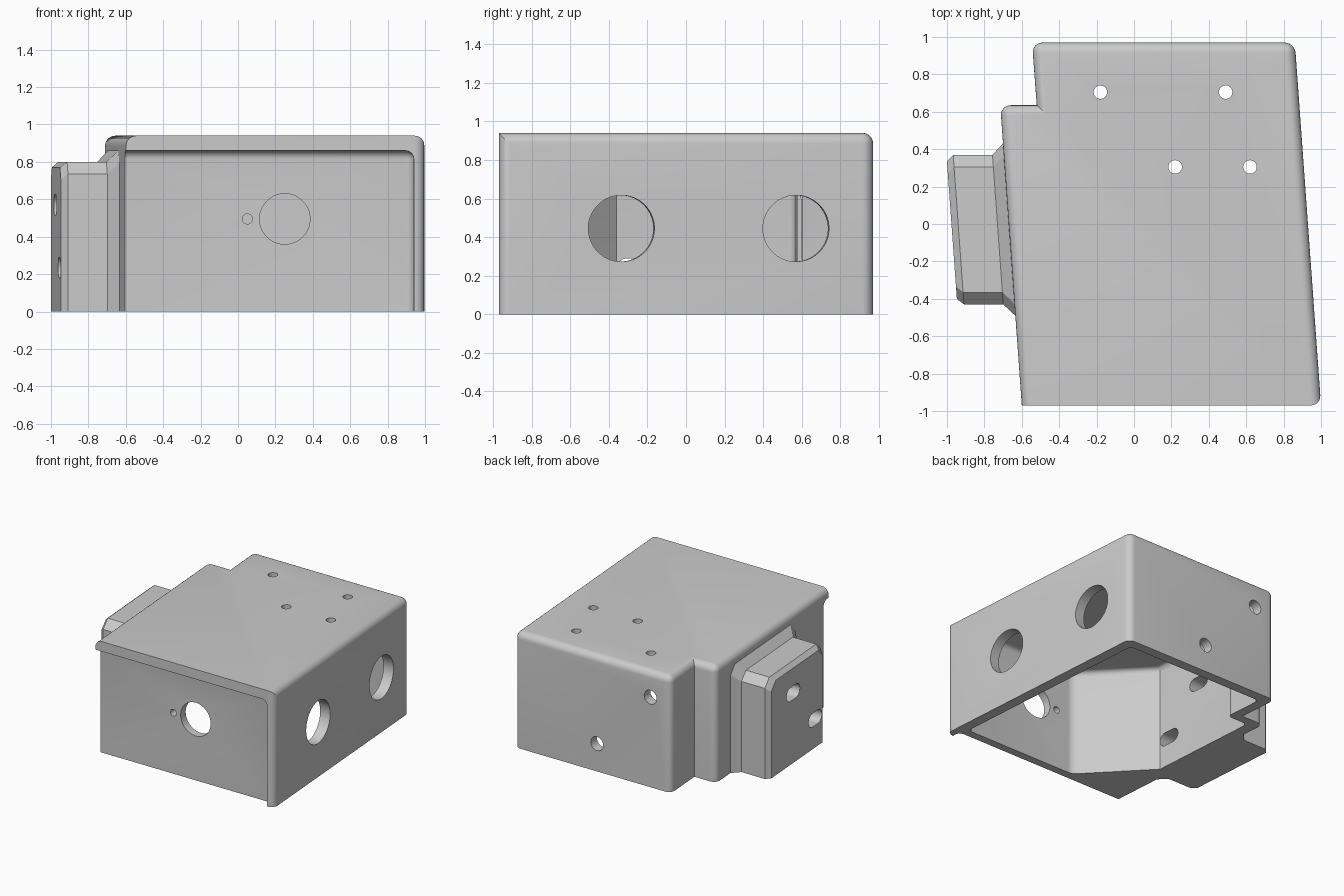
import bpy, bmesh, math
from mathutils import Vector, Matrix

if "Cube" in bpy.data.objects:
    bpy.data.objects.remove(bpy.data.objects["Cube"])

SLOPE = 0.072                      # side walls lean this much in x per unit of y
TILT = math.atan(SLOPE)

grey = bpy.data.materials.new("grey plastic")
grey.diffuse_color = (0.6, 0.6, 0.6, 1)
grey.use_nodes = True
grey.node_tree.nodes["Principled BSDF"].inputs["Base Color"].default_value = grey.diffuse_color


def new_object(name, bm):
    bmesh.ops.recalc_face_normals(bm, faces=bm.faces)
    me = bpy.data.meshes.new(name)
    bm.to_mesh(me)
    bm.free()
    ob = bpy.data.objects.new(name, me)
    bpy.context.collection.objects.link(ob)
    me.materials.append(grey)
    return ob


def prism(name, outline, z0, z1, radius, sharp=(), sharp_top=()):
    """Extruded outline with rounded vertical and top edges, except listed ones."""
    bm = bmesh.new()
    low = [bm.verts.new((x, y, z0)) for x, y in outline]
    top = [bm.verts.new((x, y, z1)) for x, y in outline]
    n = len(outline)
    bm.faces.new(low)
    bm.faces.new(top)
    for i in range(n):
        j = (i + 1) % n
        bm.faces.new((low[i], low[j], top[j], top[i]))
    edges = [bm.edges.get((low[i], top[i])) for i in range(n) if i not in sharp]
    edges += [bm.edges.get((top[i], top[(i + 1) % n])) for i in range(n) if i not in sharp_top]
    bmesh.ops.recalc_face_normals(bm, faces=bm.faces)
    bmesh.ops.bevel(bm, geom=edges, offset=radius, segments=6, profile=0.5,
                    affect='EDGES', clamp_overlap=True)
    return new_object(name, bm)


def rod(name, centre, axis, r, length, stretch=0.0, sides=48):
    """Round cutter along an axis; stretch makes it a level slot."""
    bm = bmesh.new()
    axis = Vector(axis).normalized()
    side = Vector((0, 0, 1)).cross(axis)
    side = side.normalized() if side.length > 0.01 else Vector((1, 0, 0))
    up = axis.cross(side)
    rings = []
    for s in (-0.5, 0.5):
        ring = []
        for k in range(sides):
            a = 2 * math.pi * (k + 0.5) / sides
            u = math.cos(a) * r + math.copysign(stretch, math.cos(a))
            ring.append(bm.verts.new(Vector(centre) + axis * s * length
                                     + side * u + up * math.sin(a) * r))
        rings.append(ring)
    bm.faces.new(rings[0])
    bm.faces.new(rings[1])
    for k in range(sides):
        j = (k + 1) % sides
        bm.faces.new((rings[0][k], rings[0][j], rings[1][j], rings[1][k]))
    return new_object(name, bm)


def combine(target, tool, operation):
    mod = target.modifiers.new(operation.lower(), 'BOOLEAN')
    mod.operation = operation
    mod.solver = 'EXACT'
    mod.object = tool
    bpy.context.view_layer.objects.active = target
    bpy.ops.object.modifier_apply(modifier=mod.name)
    bpy.data.objects.remove(tool, do_unlink=True)


# Outer housing: sheared box with a stepped back left corner, square front edge
housing = prism("housing",
                [(-0.60, -0.97), (1.0, -0.97), (0.86, 0.97), (-0.545, 0.97),
                 (-0.52, 0.635), (-0.715, 0.635)],
                0, 0.94, 0.055, sharp=(0, 4), sharp_top=(0,))

# Side mounting pad: chamfered layers stacked outward from the left wall
bm = bmesh.new()
layers = []
for x, y0, y1, top in ((-0.976, -0.40, 0.335, 0.77), (-0.94, -0.43, 0.37, 0.80),
                       (-0.73, -0.43, 0.37, 0.80), (-0.67, -0.49, 0.43, 0.86),
                       (-0.62, -0.49, 0.43, 0.86)):
    c = 0.065
    section = [(y0, 0), (y1, 0), (y1, top - c), (y1 - c, top), (y0 + c, top), (y0, top - c)]
    layers.append([bm.verts.new((x - SLOPE * y, y, z)) for y, z in section])
bm.faces.new(layers[0])
bm.faces.new(layers[-1])
for a, b in zip(layers, layers[1:]):
    for i in range(6):
        j = (i + 1) % 6
        bm.faces.new((a[i], a[j], b[j], b[i]))
combine(housing, new_object("mounting_pad", bm), 'UNION')

# Hollow inside, open at the bottom, with a solid front left corner
cavity = prism("cavity_cutter",
               [(0.905, -0.835), (0.78, 0.89), (-0.46, 0.89), (-0.435, 0.565),
                (-0.62, 0.565), (-0.555, -0.36), (-0.10, -0.835)],
               -0.2, 0.865, 0.04, sharp=(5,))
combine(housing, cavity, 'DIFFERENCE')

# Recessed front wall, leaving a lip along the top and right with a cove
bm = bmesh.new()
bmesh.ops.create_cube(bm, size=1, matrix=Matrix.Translation((-0.03, -1.1, 0.33))
                      @ Matrix.Diagonal((1.94, 0.4, 1.06, 1)))
mids = {e: (e.verts[0].co + e.verts[1].co) / 2 for e in bm.edges}
rounded = [e for e, m in mids.items()
           if (m.x > 0.9) + (m.y > -0.95) + (m.z > 0.8) == 2]
bmesh.ops.bevel(bm, geom=rounded, offset=0.045, segments=6, profile=0.5, affect='EDGES')
combine(housing, new_object("front_recess_cutter", bm), 'DIFFERENCE')

# Holes: (centre, axis, radius, length, slot half stretch)
wall_axis = (math.cos(TILT), math.sin(TILT), 0)
holes = [((0.93 - SLOPE * y, y, 0.445), wall_axis, 0.172, 0.3, 0) for y in (-0.335, 0.57)]
holes += [((x, -0.87, 0.495), (0, 1, 0), r, 0.2, 0) for x, r in ((0.25, 0.135), (0.05, 0.027))]
holes += [((x, 0.93, z), (0, 1, 0), 0.056, 0.2, 0) for x, z in ((-0.36, 0.73), (0.12, 0.225))]
holes += [((x, y, 0.9), (0, 0, 1), 0.036, 0.3, 0)
          for x, y in ((-0.18, 0.705), (0.49, 0.705), (0.22, 0.305), (0.62, 0.305))]
holes += [((-0.80 - SLOPE * y, y, z), wall_axis, 0.055, 0.7, 0.04)
          for y, z in ((0.035, 0.57), (-0.28, 0.235))]
for centre, axis, r, length, stretch in holes:
    combine(housing, rod("hole_cutter", centre, axis, r, length, stretch), 'DIFFERENCE')

# Smooth the fillets and keep crisp corners
bpy.ops.object.select_all(action='DESELECT')
housing.select_set(True)
bpy.context.view_layer.objects.active = housing
bpy.ops.object.shade_smooth_by_angle(angle=math.radians(25))
